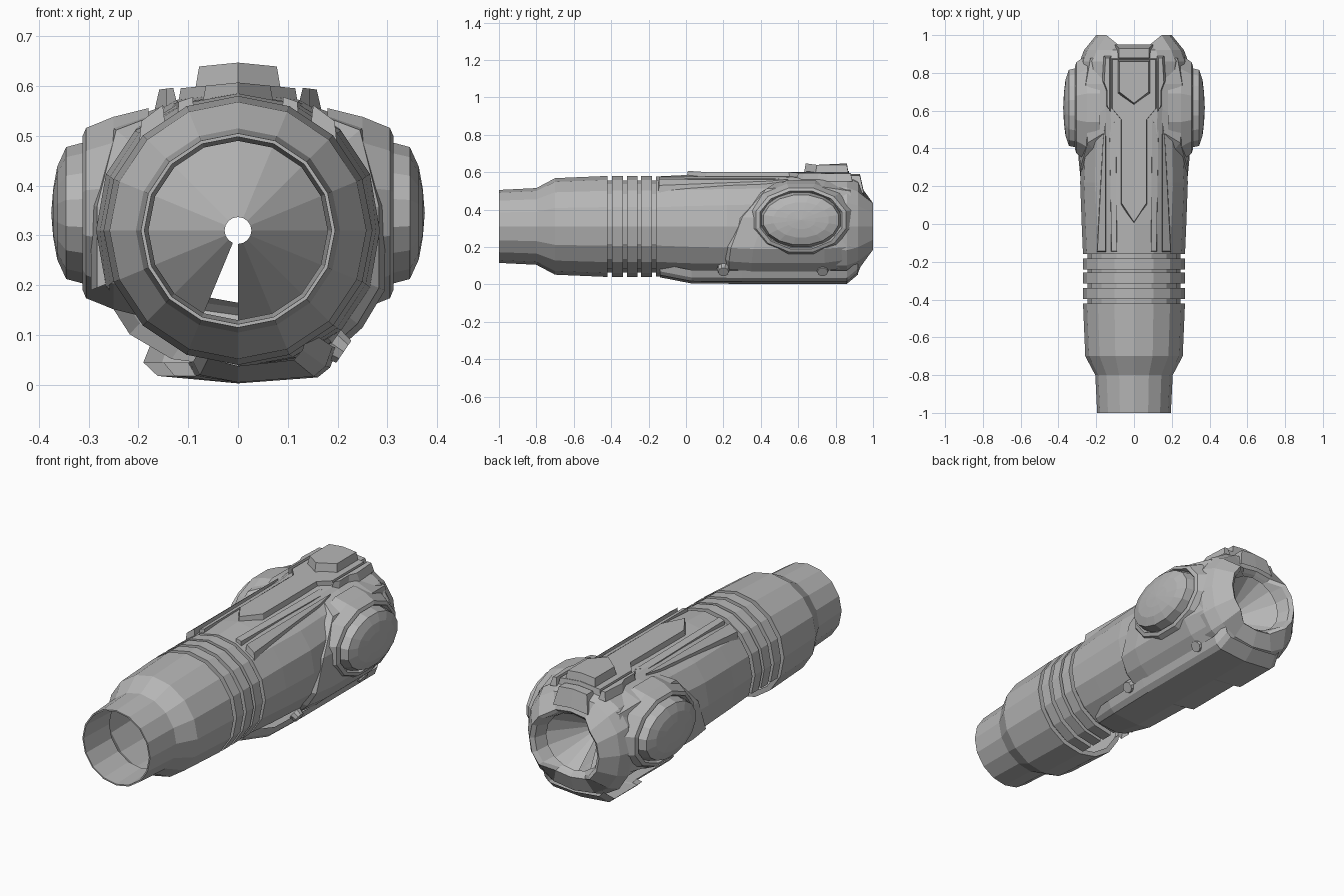
import bpy, bmesh
from math import sin, cos, pi, copysign

cube = bpy.data.objects.get("Cube")
if cube:
    bpy.data.objects.remove(cube)

grey = bpy.data.materials.new("plain grey")
grey.use_nodes = True
colour = (0.47, 0.47, 0.47, 1)
grey.diffuse_color = colour
grey.node_tree.nodes["Principled BSDF"].inputs["Base Color"].default_value = colour
ZC = 0.31


def finish(name, bm, normals=True):
    if normals:
        bmesh.ops.recalc_face_normals(bm, faces=bm.faces[:])
    mesh = bpy.data.meshes.new(name)
    bm.to_mesh(mesh)
    bm.free()
    mesh.materials.append(grey)
    obj = bpy.data.objects.new(name, mesh)
    bpy.context.collection.objects.link(obj)
    return obj


def loft(name, rows, closed=True, drop=None):
    """Skin rows of points; drop(centre) leaves a face open."""
    bm = bmesh.new()
    grid = [[bm.verts.new(p) for p in row] for row in rows]
    n = len(rows[0])
    for a, b in zip(grid, grid[1:]):
        for i in range(n if closed else n - 1):
            j = (i + 1) % n
            bm.faces.new((a[i], a[j], b[j], b[i]))
    bmesh.ops.remove_doubles(bm, verts=bm.verts[:], dist=0.0005)
    bmesh.ops.recalc_face_normals(bm, faces=bm.faces[:])
    if drop:
        bad = [f for f in bm.faces if drop(f.calc_center_median())]
        bmesh.ops.delete(bm, geom=bad, context='FACES')
    return finish(name, bm, False)


def ring(y, rx, rz=None, n=16, power=1.0, dip=0.0):
    pts = []
    for i in range(n):
        c, s = cos(2 * pi * i / n), sin(2 * pi * i / n)
        x = copysign(abs(c) ** power, c) * rx
        z = copysign(abs(s) ** power, s) * (rz or rx)
        pts.append((x, y - (dip if abs(c) < 0.6 else 0), ZC + z))
    return pts


def plate(name, half, z0, z1, slope=0.0, bevel=0.01, mirror=False):
    """Raised plate from a half outline in plan, sloping away from the centre."""
    sides = (1, -1) if mirror else (1,)
    bm = bmesh.new()
    for side in sides:
        pts = half if mirror else half + [(-x, y) for x, y in reversed(half) if x > 0]
        cx = sum(p[0] for p in pts) / len(pts)
        cy = sum(p[1] for p in pts) / len(pts)
        low, top = [], []
        for x, y in pts:
            tx = x + copysign(min(bevel, abs(cx - x)), cx - x)
            ty = y + copysign(min(bevel, abs(cy - y)), cy - y)
            low.append(bm.verts.new((side * x, y, z0 - slope * abs(x))))
            top.append(bm.verts.new((side * tx, ty, z1 - slope * abs(tx))))
        bm.faces.new(top)
        for i in range(len(pts)):
            j = (i + 1) % len(pts)
            bm.faces.new((low[i], low[j], top[j], top[i]))
    return finish(name, bm)


def open_side(c):
    return c.x < 0 and c.z < 0.24 and -0.41 < c.y < 0.86


# Barrel, with a thin lip and an inner sleeve
barrel = [(-0.8, 0.18), (-1, 0.188), (-1, 0.195), (-0.8, 0.205), (-0.7, 0.258),
          (-0.42, 0.27), (-0.42, 0.245)]
loft("barrel", [ring(y, r) for y, r in barrel])

# Grooved collar
collar = [(-0.42, 0.245)]
for start in (-0.396, -0.316, -0.24):
    end = start + 0.058
    collar += [(start, 0.245), (start, 0.27), (end, 0.27), (end, 0.245)]
collar += [(-0.16, 0.245)]
loft("collar", [ring(y, r) for y, r in collar], drop=open_side)

# Main body
body = [(-0.16, 0.245, 0.245, 1), (-0.16, 0.27, 0.267, 1), (0, 0.277, 0.275, 0.97),
        (0.22, 0.285, 0.275, 0.92), (0.4, 0.275, 0.275, 0.88), (0.65, 0.285, 0.28, 0.85),
        (0.86, 0.285, 0.275, 0.8)]
loft("main_body", [ring(y, rx, rz, 16, p) for y, rx, rz, p in body], drop=open_side)

# Rear rim and the funnel inside it
rim = [(0.86, 0.287, 0.275, 0.8, 0), (0.92, 0.265, 0.25, 0.85, 0), (1, 0.2, 0.17, 0.9, 0.05),
       (0.985, 0.18, 0.155, 0.9, 0.05), (0.92, 0.16, 0.145, 1, 0)]
loft("rear_rim", [ring(y, rx, rz, 16, p, d) for y, rx, rz, p, d in rim])
loft("rear_funnel", [ring(0.92, 0.16, 0.145), ring(0.9, 0.18), ring(0.72, 0.027)],
     drop=lambda c: -0.04 < c.x < 0 and c.z < ZC)

# Shoulder shells either side, shorter on the open side
shell = [(0.15, 0.56, 0.46), (0.255, 0.52, 0.4), (0.295, 0.36, 0.27), (0.295, 0.19, 0.21),
         (0.25, 0.115, 0.2), (0.2, 0.07, 0.2)]


def shell_row(side, k, shift, y=None):
    pts = shell if side > 0 else shell[:4]
    return [(side * x * k, y or f + shift, ZC + (z - ZC) * k) for x, z, f in pts]


for side, label in ((1, "left"), (-1, "right")):
    loft(label + "_shoulder", [shell_row(side, 0.86, 0), shell_row(side, 0.96, 0.03),
                               shell_row(side, 1, 0.15), shell_row(side, 1, 0, 0.74),
                               shell_row(side, 0.9, 0, 0.88)], closed=False)

    # Oval pod: sloping faceted frame and a domed cap
    def oval(x, ry, rz, n):
        return [(side * x, 0.615 + ry * cos(2 * pi * (i + 0.5) / n),
                 0.345 + rz * sin(2 * pi * (i + 0.5) / n)) for i in range(n)]
    loft(label + "_pod_frame", [oval(x, ry, rz, 12) for x, ry, rz in
                                ((0.18, 0.295, 0.218), (0.25, 0.29, 0.2), (0.305, 0.25, 0.177),
                                 (0.312, 0.228, 0.16), (0.29, 0.215, 0.15))])
    loft(label + "_pod_cap", [oval(x, ry, rz, 16) for x, ry, rz in
                              ((0.29, 0.218, 0.15), (0.345, 0.205, 0.135), (0.363, 0.15, 0.095),
                               (0.371, 0.08, 0.05), (0.375, 0, 0))])

# Layered plates along the top
plate("spine_plate", [(0, 0), (0.075, 0.1), (0.075, 0.56), (0.125, 0.62), (0.125, 0.88),
                      (0, 0.88)], 0.55, 0.607, 0.1)
plate("top_block", [(0, 0.63), (0.088, 0.69), (0.088, 0.87), (0, 0.87)], 0.59, 0.647, 0.1)
plate("block_tail", [(0, 0.86), (0.1, 0.86), (0.1, 0.95), (0, 0.95)], 0.5, 0.59, 0.1, 0.02)
plate("rear_shoulder_plates", [(0.12, 0.59), (0.145, 0.62), (0.145, 0.7), (0.168, 0.76),
                               (0.16, 0.89), (0.12, 0.89)], 0.57, 0.612, 0.12, mirror=True)
plate("inner_rails", [(0.085, -0.15), (0.125, -0.15), (0.135, 0.5), (0.09, 0.56)],
      0.54, 0.61, 0.35, 0.006, True)
plate("outer_rails", [(0.145, -0.15), (0.2, -0.15), (0.165, 0.45), (0.145, 0.55)],
      0.62, 0.675, 0.75, 0.006, True)

# Keel under the body, stepped along the open side
keel = [(0.2, 0.075), (0.185, 0.035), (0.16, 0.015), (0, 0.003)]


def keel_row(y, lift, k, reach):
    pts = [(x * k, y, z + lift) for x, z in keel]
    return pts + [(-reach * 0.85, y, 0.018 + lift), (-reach, y, 0.045 + lift)]


loft("keel", [keel_row(y, lift, k, r) for y, lift, k, r in
              ((-0.14, 0.035, 0.7, 0.07), (0.03, 0.002, 0.95, 0.09), (0.3, 0, 1, 0.1),
               (0.31, 0, 1, 0.15), (0.62, 0, 1, 0.15), (0.63, 0, 1, 0.19),
               (0.86, 0, 1, 0.19), (0.92, 0.05, 0.9, 0.17))], closed=False)

# Small low fasteners on the intact lower side
for i, y in enumerate((0.2, 0.73)):
    bm = bmesh.new()
    bmesh.ops.create_cone(bm, cap_ends=True, segments=10, radius1=0.035, radius2=0.028, depth=0.03)
    obj = finish("fastener_%d" % (i + 1), bm)
    obj.rotation_euler = (0, pi / 2 + 0.6, 0)
    obj.location = (0.2, y, 0.075)
